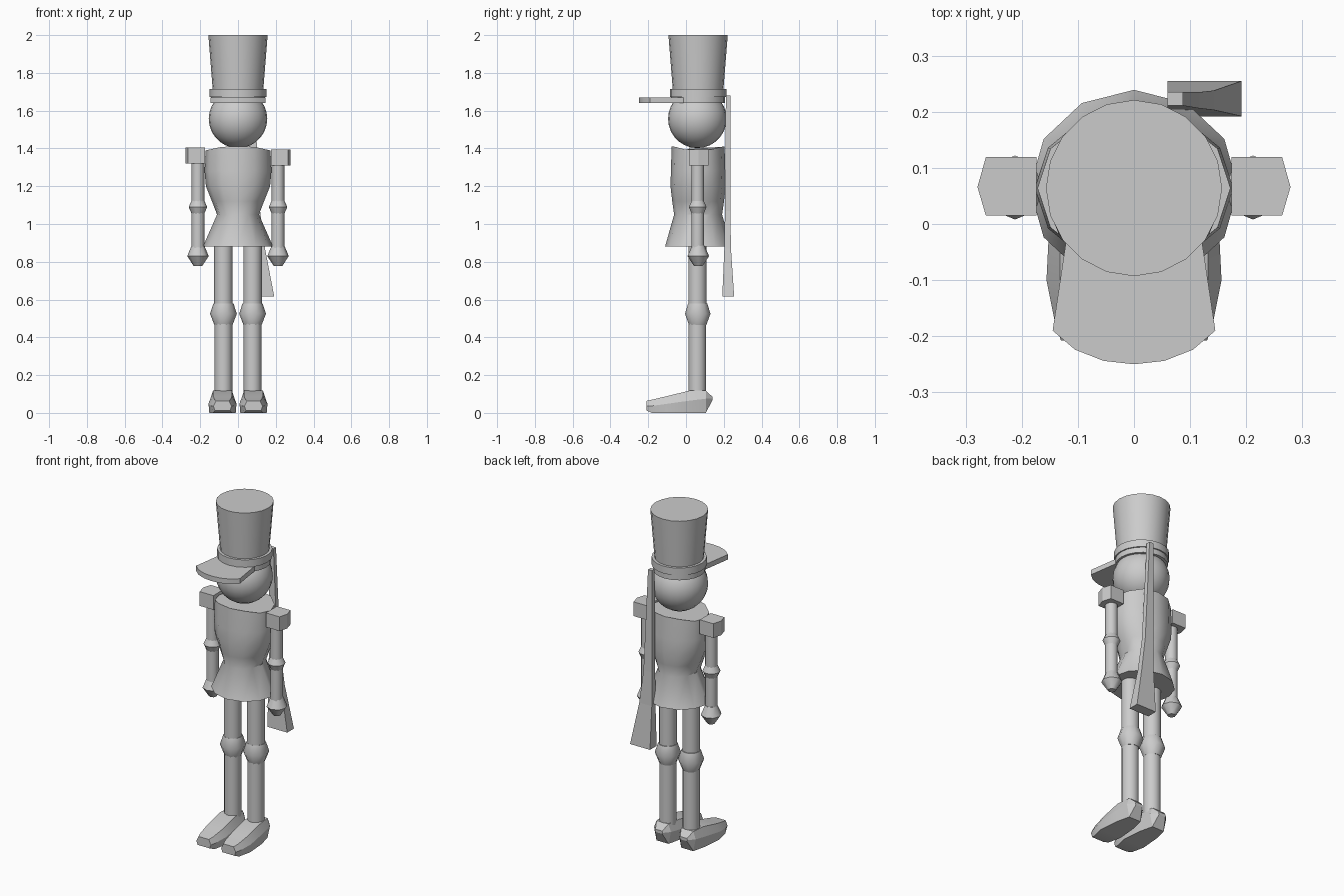
import bpy, bmesh, math

if "Cube" in bpy.data.objects:
    bpy.data.objects.remove(bpy.data.objects["Cube"])

CY = 0.064  # depth of the figure's main axis


def finish(name, bm, angle=42):
    bmesh.ops.recalc_face_normals(bm, faces=bm.faces)
    me = bpy.data.meshes.new(name)
    bm.to_mesh(me)
    bm.free()
    ob = bpy.data.objects.new(name, me)
    bpy.context.collection.objects.link(ob)
    bpy.ops.object.select_all(action='DESELECT')
    ob.select_set(True)
    bpy.context.view_layer.objects.active = ob
    if angle:
        bpy.ops.object.shade_smooth_by_angle(angle=math.radians(angle))
    return ob


def loft(name, rings, angle=42):
    """Skin a list of equal-length point rings and cap both ends."""
    bm = bmesh.new()
    vs = [[bm.verts.new(p) for p in r] for r in rings]
    n = len(vs[0])
    for a, b in zip(vs, vs[1:]):
        for i in range(n):
            j = (i + 1) % n
            bm.faces.new((a[i], a[j], b[j], b[i]))
    bm.faces.new(vs[0])
    bm.faces.new(vs[-1])
    return finish(name, bm, angle)


def turned(name, x, profile, n, y=CY, angle=42):
    """Stack of ellipses; profile rows are (z, rx, ry)."""
    t = [math.tau * i / n for i in range(n)]
    return loft(name, [[(x + rx * math.cos(a), y + ry * math.sin(a), z) for a in t]
                       for z, rx, ry in profile], angle)


def round_part(name, x, pts, n, y=CY, angle=42):
    return turned(name, x, [(z, r, r) for z, r in pts], n, y, angle)


# Hat and bands
round_part("hat", 0, [(1.70, 0.133), (2.0, 0.157)], 20)
round_part("hat_band", 0, [(1.672, 0.150), (1.716, 0.150)], 20)
round_part("hat_rim", 0, [(1.64, 0.143), (1.674, 0.143)], 20)

# Visor
half = [(0.118, -0.01), (0.145, -0.19), (0.105, -0.224), (0.054, -0.244)]
outline = half + [(0, -0.25)] + [(-x, y) for x, y in reversed(half)]
loft("visor", [[(x, y, z) for x, y in outline] for z in (1.64, 1.67)], 30)

# Head
bm = bmesh.new()
bmesh.ops.create_uvsphere(bm, u_segments=24, v_segments=14, radius=0.155)
bmesh.ops.translate(bm, verts=bm.verts, vec=(0, 0.06, 1.557))
finish("head", bm)

# Coat, with shoulders sloping down to the sides
coat = turned("coat", 0, [(0.88, 0.186, 0.175), (1.05, 0.111, 0.127), (1.12, 0.138, 0.137),
                          (1.20, 0.170, 0.146), (1.28, 0.177, 0.144), (1.41, 0.172, 0.14)], 12)
for v in coat.data.vertices:
    if v.co.z > 1.4:
        v.co.z -= 0.02 * max(0, abs(v.co.x) - 0.08) / 0.09

for s, side in ((-1, "right"), (1, "left")):
    # Arm
    ax = s * 0.212
    round_part(side + "_upper_arm", ax, [(1.11, 0.034), (1.34, 0.034)], 12, 0.062)
    round_part(side + "_elbow", ax, [(1.053, 0.033), (1.09, 0.049), (1.125, 0.033)], 10, 0.062)
    round_part(side + "_forearm", ax, [(0.86, 0.034), (1.065, 0.034)], 12, 0.062)
    round_part(side + "_hand", ax, [(0.777, 0.022), (0.83, 0.057), (0.885, 0.034)], 8, 0.065)

    # Shoulder pad
    pad = [(0.174, 0.015), (0.264, 0.015), (0.279, 0.066), (0.264, 0.119), (0.174, 0.119)]
    dz = -0.005 * s
    loft(side + "_shoulder_pad", [[(s * x, y, z + dz) for x, y in pad] for z in (1.315, 1.40)], 0)

    # Leg
    lx = s * 0.077
    round_part(side + "_thigh", lx, [(0.57, 0.049), (0.90, 0.049)], 14, 0.06)
    round_part(side + "_knee", lx, [(0.465, 0.048), (0.525, 0.071), (0.58, 0.053)], 10, 0.062)
    round_part(side + "_shin", lx, [(0.09, 0.047), (0.48, 0.047)], 14, 0.06)

    # Shoe: rows are y, low z, mid z, top z, and half widths low, mid, top
    fx = s * 0.082
    rows = [(-0.208, 0.012, 0.035, 0.064, 0.040, 0.048, 0.034),
            (-0.18, 0.005, 0.037, 0.070, 0.052, 0.058, 0.042),
            (-0.10, 0.005, 0.048, 0.089, 0.070, 0.074, 0.050),
            (0.02, 0.005, 0.065, 0.118, 0.060, 0.068, 0.050),
            (0.105, 0.005, 0.075, 0.118, 0.040, 0.056, 0.040),
            (0.14, 0.068, 0.075, 0.085, 0.022, 0.026, 0.022)]
    loft(side + "_shoe", [[(fx - c, y, zt), (fx + c, y, zt), (fx + b, y, zm),
                           (fx + a, y, zl), (fx - a, y, zl), (fx - b, y, zm)]
                          for y, zl, zm, zt, a, b, c in rows], 25)

# Gun slung at the back: rows are z, right x edge, near y, far y
gun = [(1.68, 0.087, 0.211, 0.235), (1.07, 0.117, 0.206, 0.235),
       (0.87, 0.143, 0.203, 0.238), (0.615, 0.192, 0.192, 0.255)]
loft("gun", [[(0.06, y0, z), (x, y0, z), (x, y1, z), (0.06, y1, z)] for z, x, y0, y1 in gun], 0)

# Rest the lowest point on the ground
for ob in bpy.context.collection.objects:
    if ob.name.endswith("_shoe"):
        for v in ob.data.vertices:
            if v.co.z < 0.006:
                v.co.z = 0
